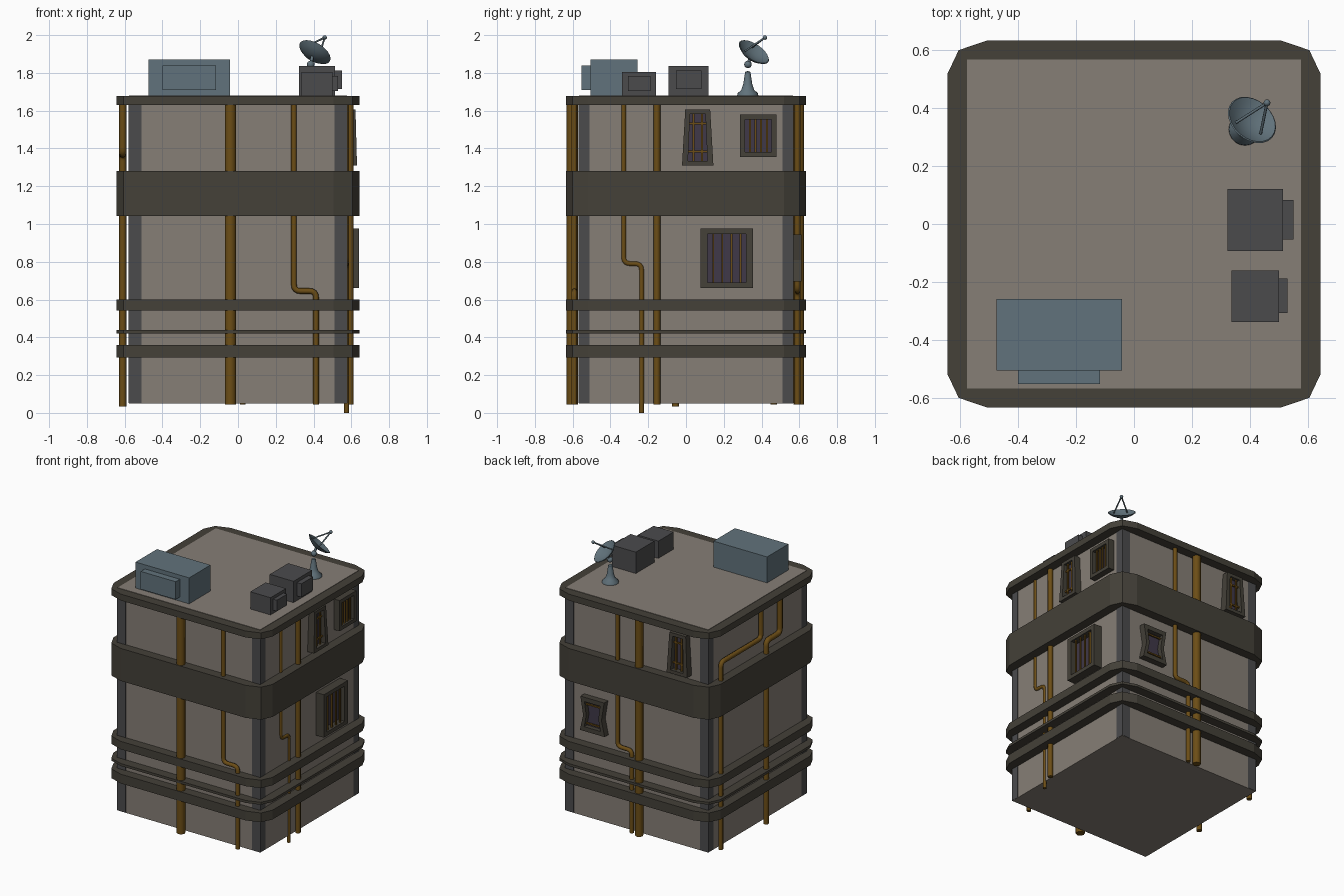
import bpy, bmesh, math
from mathutils import Vector, Matrix

if "Cube" in bpy.data.objects:
    bpy.data.objects.remove(bpy.data.objects["Cube"])


def mat(name, rgb):
    m = bpy.data.materials.new(name)
    m.diffuse_color = (*rgb, 1)
    m.use_nodes = True
    m.node_tree.nodes["Principled BSDF"].inputs["Base Color"].default_value = m.diffuse_color
    return m


WALL = mat("wall", (0.24, 0.21, 0.18))
TRIM = mat("trim", (0.058, 0.052, 0.040))
DARK = mat("dark_grey", (0.07, 0.07, 0.073))
RUST = mat("rust", (0.15, 0.075, 0.008))
BLUE = mat("blue_grey", (0.12, 0.17, 0.20))
GLASS = mat("glass", (0.05, 0.04, 0.065))


def finish(name, bm, material, matrix=Matrix(), smooth=False):
    bmesh.ops.recalc_face_normals(bm, faces=bm.faces)
    me = bpy.data.meshes.new(name)
    bm.to_mesh(me)
    bm.free()
    me.materials.append(material)
    ob = bpy.data.objects.new(name, me)
    ob.matrix_world = matrix
    bpy.context.collection.objects.link(ob)
    if smooth:
        bpy.context.view_layer.objects.active = ob
        ob.select_set(True)
        bpy.ops.object.shade_smooth_by_angle(angle=math.radians(40))
        ob.select_set(False)
    return ob


def box(name, lo, hi, material, matrix=Matrix()):
    bm = bmesh.new()
    lo, hi = Vector(lo), Vector(hi)
    bmesh.ops.create_cube(bm, size=1, matrix=Matrix.Translation((lo + hi) / 2)
                          @ Matrix.Diagonal((*(hi - lo), 1)))
    return finish(name, bm, material, matrix)


def prism(name, outline, z0, z1, material):
    bm = bmesh.new()
    f = bm.faces.new([bm.verts.new((x, y, z0)) for x, y in outline])
    top = bmesh.ops.extrude_face_region(bm, geom=[f])["geom"]
    bmesh.ops.translate(bm, vec=(0, 0, z1 - z0),
                        verts=[g for g in top if isinstance(g, bmesh.types.BMVert)])
    return finish(name, bm, material)


def lathe(name, profile, material, matrix, n=20):
    bm = bmesh.new()
    vs = [bm.verts.new((r, 0, z)) for r, z in profile]
    es = [bm.edges.new(p) for p in zip(vs, vs[1:])]
    bmesh.ops.spin(bm, geom=vs + es, cent=(0, 0, 0), axis=(0, 0, 1),
                   angle=math.tau, steps=n)
    bmesh.ops.remove_doubles(bm, verts=bm.verts, dist=1e-4)
    return finish(name, bm, material, matrix, True)


def pipe(name, pts, r, material=RUST, fillet=0.035):
    """Round tube along pts with rounded corners."""
    pts = [Vector(p) for p in pts]
    path = [pts[0]]
    for a, b, c in zip(pts, pts[1:], pts[2:]):
        p, q = b + (a - b).normalized() * fillet, b + (c - b).normalized() * fillet
        path += [p.lerp(b, t).lerp(b.lerp(q, t), t) for t in (0, .25, .5, .75, 1)]
    path.append(pts[-1])
    cu = bpy.data.curves.new(name, "CURVE")
    cu.dimensions = "3D"
    cu.bevel_depth, cu.bevel_resolution, cu.use_fill_caps = r, 2, True
    s = cu.splines.new("POLY")
    s.points.add(len(path) - 1)
    for sp, p in zip(s.points, path):
        sp.co = (*p, 1)
    cu.materials.append(material)
    ob = bpy.data.objects.new(name, cu)
    bpy.context.collection.objects.link(ob)


# main block and dark corner strips
box("body", (-.577, -.567, .05), (.577, .567, 1.68), WALL)
for sx in (-1, 1):
    for sy in (-1, 1):
        a, b = (sx * .51, sy * .51), (sx * .579, sy * .569)
        box("corner_strip", (min(a[0], b[0]), min(a[1], b[1]), .052),
            (max(a[0], b[0]), max(a[1], b[1]), 1.66), DARK)

# horizontal bands with chamfered corners
quad = [(.643, .52), (.605, .60), (.505, .634)]
outline = []
for sx, sy in ((1, 1), (-1, 1), (-1, -1), (1, -1)):
    q = [(sx * x, sy * y) for x, y in quad]
    outline += q if sx * sy > 0 else q[::-1]
for z0, z1 in ((.292, .36), (.42, .438), (.542, .60), (1.042, 1.28), (1.63, 1.677)):
    prism("band", outline, z0, z1, TRIM)

# drain pipes
T = 1.65
pipe("front_thick_pipe", [(-.04, -.602, T), (-.04, -.602, .045)], .03)
pipe("front_bent_pipe", [(.296, -.592, T), (.296, -.592, .645),
                         (.413, -.592, .645), (.413, -.592, .045)], .015)
pipe("right_bent_pipe", [(.575, -.33, T), (.575, -.33, .79),
                         (.575, -.235, .79), (.575, -.235, 0)], .013)
pipe("right_straight_pipe", [(.594, -.154, T), (.594, -.154, .045)], .018)
pipe("back_thick_pipe", [(-.04, .598, T), (-.04, .598, .045)], .028)
pipe("back_bent_pipe", [(.14, .59, T), (.14, .59, .645),
                        (.025, .59, .645), (.025, .59, .045)], .015)
pipe("left_long_bend_pipe", [(-.607, .0, T), (-.607, .0, 1.41),
                             (-.607, .465, 1.41), (-.607, .465, .045)], .017)
pipe("left_short_bend_pipe", [(-.61, -.215, T), (-.61, -.215, 1.37),
                              (-.61, -.055, 1.37), (-.61, -.055, .035)], .019)


# windows, drawn with y across, z up and x outward
def window(name, outer, su, sv, d_low, d_high, matrix, vbars=(), hbars=()):
    h = max(v for u, v in outer)
    dep = lambda v: d_low + (d_high - d_low) * (v + h) / (2 * h)
    bm = bmesh.new()
    inner = [(u * su, v * sv) for u, v in outer]
    rings = [[bm.verts.new((-.01, u, v)) for u, v in outer],
             [bm.verts.new((dep(v), u, v)) for u, v in outer],
             [bm.verts.new((dep(v), u, v)) for u, v in inner],
             [bm.verts.new((.008, u, v)) for u, v in inner]]
    n = len(outer)
    for a, b in zip(rings, rings[1:]):
        for i in range(n):
            j = (i + 1) % n
            bm.faces.new((a[i], a[j], b[j], b[i]))
    finish(name + "_frame", bm, TRIM, matrix)
    bm = bmesh.new()
    bm.faces.new([bm.verts.new((.012, u, v)) for u, v in inner])
    finish(name + "_pane", bm, GLASS, matrix)
    w, hh, d = max(u for u, v in inner), h * sv, min(d_low, d_high) - .012
    for u in vbars:
        box(name + "_bar", (d - .01, u - .005, -hh), (d, u + .005, hh), RUST, matrix)
    for v in hbars:
        box(name + "_crossbar", (d - .012, -w, v - .005), (d - .002, w, v + .005), RUST, matrix)


def rect(w, h):
    return [(-w, -h), (w, -h), (w, h), (-w, h)]


def right(y, z):
    return Matrix.Translation((.577, y, z))


def back(x, z):
    return Matrix.Translation((x, .567, z)) @ Matrix.Rotation(math.pi / 2, 4, "Z")


taper = [(-.083, -.147), (.083, -.147), (.066, .147), (-.066, .147)]
waist = [(-.10, -.124), (.10, -.124), (.074, -.01), (.096, .124), (-.096, .124), (-.074, -.01)]
for nm, m in (("right_tapered_window", right(.062, 1.458)),
              ("back_tapered_window", back(-.36, 1.458))):
    window(nm, taper, .62, .84, .053, .045, m, (-.022, .022), (-.075, .075))
window("right_upper_window", rect(.097, .112), .73, .77, .045, .045, right(.383, 1.467),
       (-.045, -.015, .015, .045))
window("right_lower_window", rect(.138, .157), .74, .82, .064, .064, right(.216, .818),
       (-.072, -.024, .024, .072))
window("back_waisted_window", waist, .66, .74, .045, .045, back(.33, .82), (), (-.07, .07))

# roof boxes with front panels
box("water_tank", (-.475, -.505, 1.675), (-.042, -.258, 1.87), BLUE)
box("water_tank_panel", (-.40, -.553, 1.71), (-.117, -.50, 1.84), BLUE)
box("large_vent", (.322, -.093, 1.675), (.514, .12, 1.836), DARK)
box("large_vent_panel", (.51, -.054, 1.715), (.55, .082, 1.812), DARK)
box("small_vent", (.336, -.338, 1.675), (.50, -.16, 1.806), DARK)
box("small_vent_panel", (.50, -.308, 1.703), (.53, -.188, 1.784), DARK)

# satellite dish
lathe("dish_stand", [(0, 0), (.056, 0), (.054, .012), (.034, .03), (.024, .06),
                     (.014, .125), (0, .13)],
      BLUE, Matrix.Translation((.383, .327, 1.68)))
lathe("dish_joint", [(.02 * math.sin(a * math.pi / 8), -.02 * math.cos(a * math.pi / 8))
                     for a in range(9)], BLUE, Matrix.Translation((.385, .328, 1.845)), 12)
aim = Vector((.45, .51, .73)).normalized()
centre = Vector((.407, .359, 1.91))
dish_m = Matrix.Translation(centre) @ aim.to_track_quat("Z", "Y").to_matrix().to_4x4()
lathe("dish_bowl", [(0, -.035), (.035, -.031), (.07, -.017), (.093, 0), (.089, .003),
                    (.066, -.011), (.033, -.024), (0, -.028)], BLUE, dish_m, 24)
pipe("dish_neck", [(.385, .328, 1.845), centre - aim * .03], .009, BLUE)
tip = Vector((.459, .418, 1.987))
for foot in ((.352, .350, 1.935), (.437, .312, 1.915)):
    pipe("feed_rod", [foot, tip], .005, BLUE)
lathe("feed_tip", [(.012 * math.sin(a * math.pi / 6), -.012 * math.cos(a * math.pi / 6))
                   for a in range(7)], BLUE, Matrix.Translation(tip), 10)
